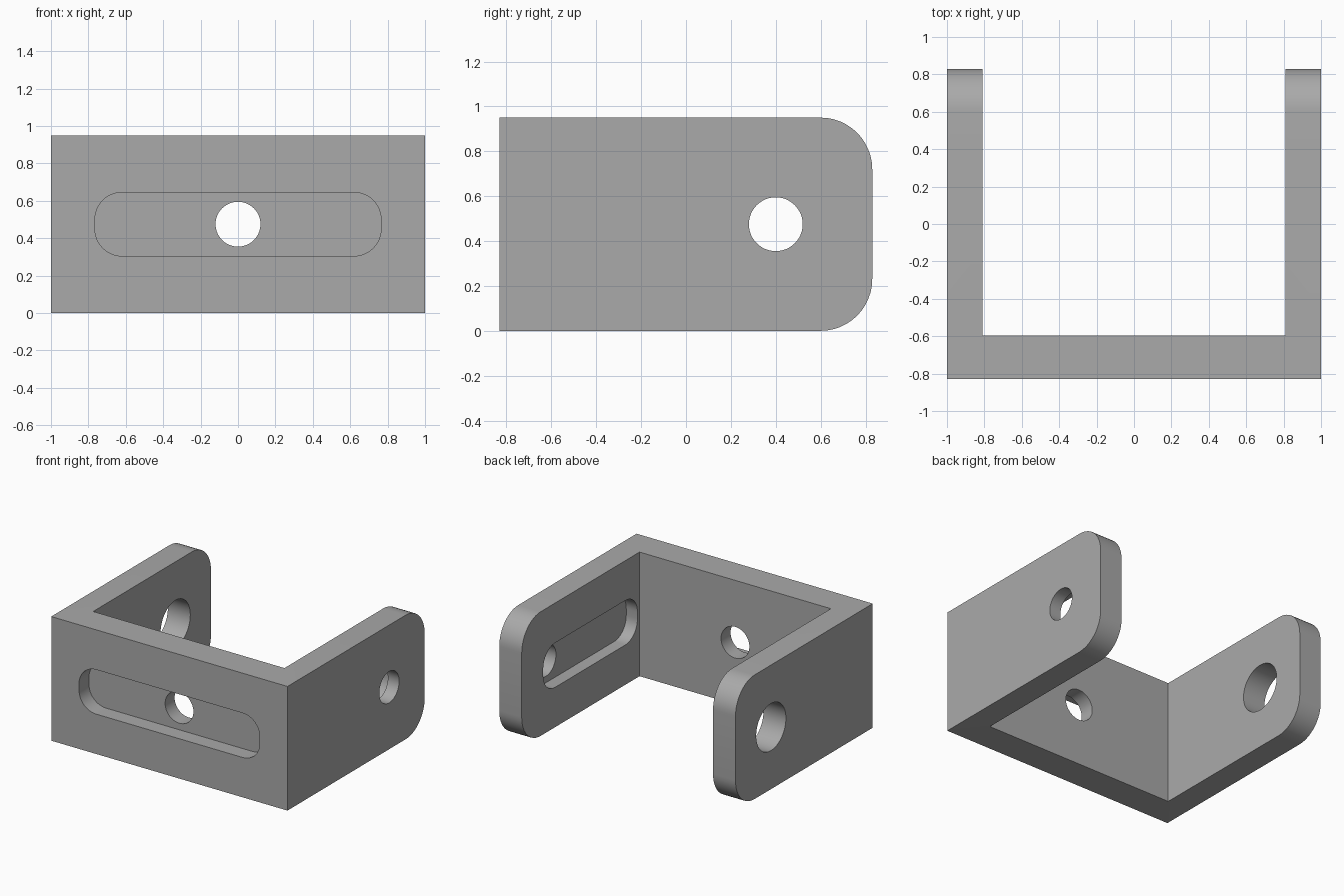
import bpy, bmesh
from math import radians, cos, sin, pi
from mathutils import Vector

if "Cube" in bpy.data.objects:
    bpy.data.objects.remove(bpy.data.objects["Cube"], do_unlink=True)

HEIGHT, DEPTH = 0.95, 1.66
MID = HEIGHT / 2
BACK = DEPTH / 2
FRONT_INNER, ARM_INNER = -0.595, 0.81

grey = bpy.data.materials.new("metal grey")
grey.use_nodes = True
colour = (0.4, 0.4, 0.4, 1)
grey.diffuse_color = colour
grey.node_tree.nodes["Principled BSDF"].inputs["Base Color"].default_value = colour


def rounded(u0, u1, v0, v1, radii, steps=12):
    """Rectangle outline; radii run from lower left, counter-clockwise."""
    corners = [(u0, v0, 1, 1), (u1, v0, -1, 1), (u1, v1, -1, -1), (u0, v1, 1, -1)]
    points = []
    for i, ((u, v, su, sv), r) in enumerate(zip(corners, radii)):
        if r == 0:
            points.append((u, v))
            continue
        for k in range(steps + 1):
            a = pi + (i + k / steps) * pi / 2
            points.append((u + su * r + r * cos(a), v + sv * r + r * sin(a)))
    return points


def circle(u, v, r, sides=48):
    return [(u + r * cos(2 * pi * k / sides), v + r * sin(2 * pi * k / sides))
            for k in range(sides)]


def prism(name, outline, axis, lo, hi):
    """Extrude an outline (horizontal, z) along the x or y axis."""
    bm = bmesh.new()
    place = (lambda u, v: (lo, u, v)) if axis == "x" else (lambda u, v: (u, lo, v))
    face = bm.faces.new([bm.verts.new(place(u, v)) for u, v in outline])
    new = bmesh.ops.extrude_face_region(bm, geom=[face])["geom"]
    shift = Vector((hi - lo, 0, 0)) if axis == "x" else Vector((0, hi - lo, 0))
    bmesh.ops.translate(bm, vec=shift, verts=[g for g in new if isinstance(g, bmesh.types.BMVert)])
    bmesh.ops.recalc_face_normals(bm, faces=bm.faces[:])
    mesh = bpy.data.meshes.new(name)
    bm.to_mesh(mesh)
    bm.free()
    mesh.materials.append(grey)
    obj = bpy.data.objects.new(name, mesh)
    bpy.context.collection.objects.link(obj)
    return obj


# Block with rounded rear corners, seen from the side
bracket = prism("bracket", rounded(-BACK, BACK, 0, HEIGHT, (0, 0.23, 0.23, 0)), "x", -1, 1)

square = (0,) * 4
slot_ends = (0.145,) * 4
cutters = [
    # Open space between the arms
    prism("inner_space_cutter", rounded(-ARM_INNER, ARM_INNER, -1, 2, square), "y", FRONT_INNER, 2),
    # Shallow slots in the front face and in the inside of one arm
    prism("front_slot_cutter", rounded(-0.765, 0.765, MID - 0.17, MID + 0.17, slot_ends),
          "y", -1, -BACK + 0.12),
    prism("arm_slot_cutter", rounded(-0.57, 0.57, MID - 0.17, MID + 0.17, slot_ends),
          "x", 0.6, ARM_INNER + 0.095),
    # Through holes
    prism("front_hole_cutter", circle(0, MID, 0.12), "y", -1, -0.4),
    prism("small_arm_hole_cutter", circle(0.4, MID, 0.12), "x", 0.6, 1.2),
    prism("large_arm_hole_cutter", circle(0.4, MID, 0.18), "x", -1.2, -0.6),
]

bpy.context.view_layer.objects.active = bracket
for cutter in cutters:
    cutter.hide_render = True
    mod = bracket.modifiers.new(cutter.name, "BOOLEAN")
    mod.operation = "DIFFERENCE"
    mod.solver = "EXACT"
    mod.object = cutter
    bpy.ops.object.modifier_apply(modifier=mod.name)
for cutter in cutters:
    bpy.data.objects.remove(cutter, do_unlink=True)

# Smooth curved walls, crisp edges
bpy.ops.object.select_all(action="DESELECT")
bracket.select_set(True)
bpy.ops.object.shade_smooth_by_angle(angle=radians(30))
